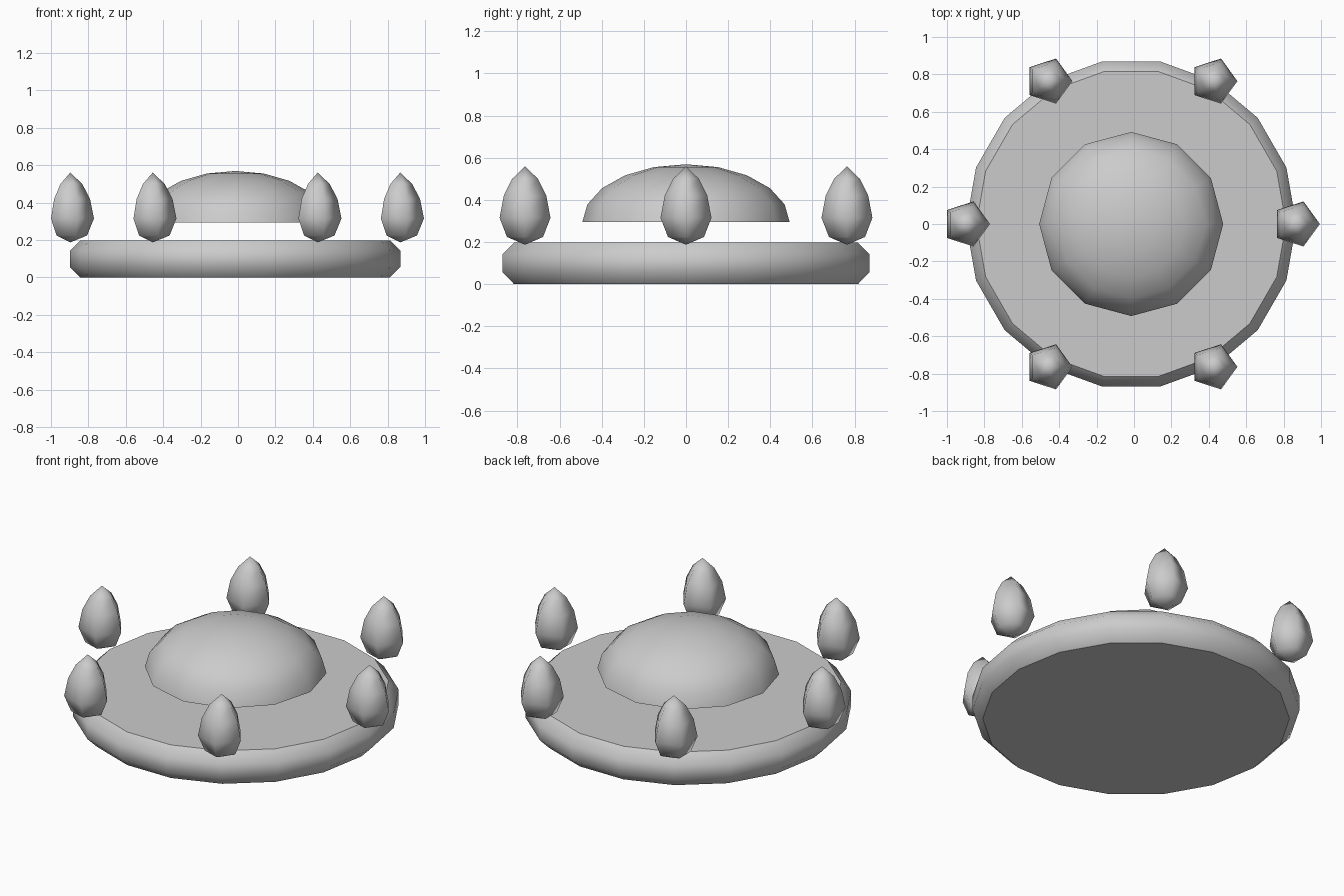
import bpy
import bmesh
import math

if "Cube" in bpy.data.objects:
    bpy.data.objects.remove(bpy.data.objects["Cube"])

CX = -0.015  # disc centre; the pentagonal buds make the outline slightly lopsided

grey = bpy.data.materials.new("plain grey")
grey.diffuse_color = (0.6, 0.6, 0.6, 1)
grey.use_nodes = True
grey.node_tree.nodes["Principled BSDF"].inputs["Base Color"].default_value = grey.diffuse_color


def lathe(name, profile, sides, location, cap=False):
    """Spin (radius, z) points, listed bottom to top, round the z axis."""
    bm = bmesh.new()
    rings = []
    for r, z in profile:
        n = sides if r > 0 else 1
        rings.append([bm.verts.new((r * math.cos(math.tau * k / sides),
                                    r * math.sin(math.tau * k / sides), z))
                      for k in range(n)])
    for low, high in zip(rings, rings[1:]):
        for k in range(sides):
            m = (k + 1) % sides
            if len(low) == 1:
                corners = (low[0], high[m], high[k])
            elif len(high) == 1:
                corners = (low[k], low[m], high[0])
            else:
                corners = (low[k], low[m], high[m], high[k])
            bm.faces.new(corners).smooth = True
    if cap:
        bm.faces.new(rings[0][::-1])
        bm.faces.new(rings[-1])
    mesh = bpy.data.meshes.new(name)
    bm.to_mesh(mesh)
    bm.free()
    mesh.materials.append(grey)
    obj = bpy.data.objects.new(name, mesh)
    obj.location = location
    bpy.context.collection.objects.link(obj)
    return obj


# Chamfered base disc
lathe("base_disc", [(0.828, 0), (0.883, 0.055), (0.883, 0.142), (0.828, 0.197)],
      18, (CX, 0, 0), cap=True)

# Flattened dome hovering above the disc
steps = 5
dome = [(0.492 * math.cos(math.pi / 2 * i / steps),
         0.275 * math.sin(math.pi / 2 * i / steps)) for i in range(steps)] + [(0, 0.275)]
lathe("dome", dome, 12, (CX, 0, 0.294))

# Six pointed buds round the rim, all turned the same way
bud = [(0, 0.187), (0.09, 0.224), (0.127, 0.315), (0.106, 0.42), (0.064, 0.50), (0, 0.56)]
for i in range(6):
    a = math.tau * i / 6
    lathe(f"rim_bud_{i + 1}", bud, 5,
          (CX + 0.882 * math.cos(a), 0.882 * math.sin(a), 0))
